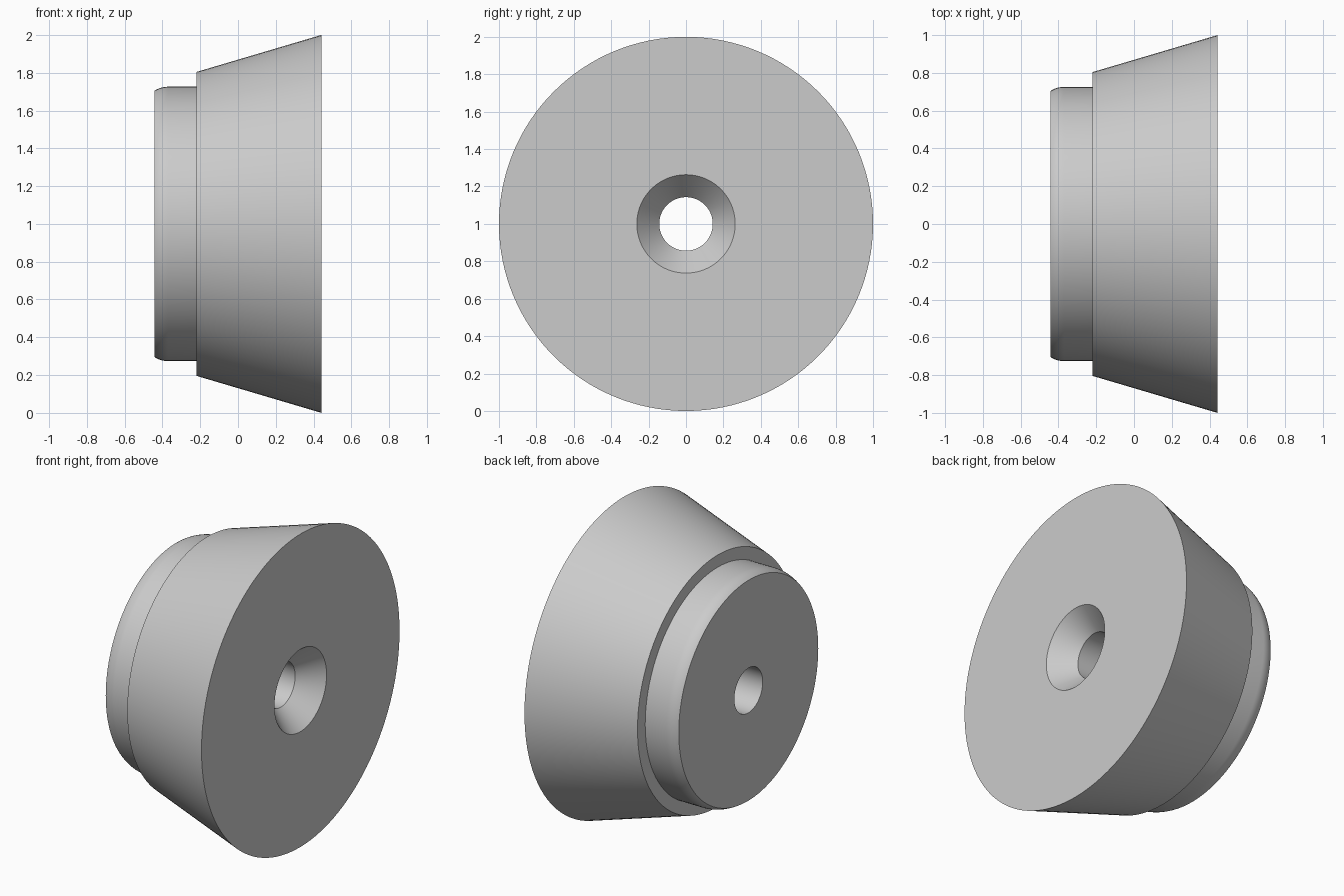
import bpy
import bmesh
from math import cos, sin, asin, pi, radians
from mathutils import Vector

cube = bpy.data.objects.get("Cube")
if cube:
    bpy.data.objects.remove(cube, do_unlink=True)

# Plain grey material
grey = bpy.data.materials.new("grey")
grey.use_nodes = True
colour = (0.6, 0.6, 0.6, 1.0)
grey.diffuse_color = colour
grey.node_tree.nodes["Principled BSDF"].inputs["Base Color"].default_value = colour

# Main sizes along the axis and outward from it
HALF, STEP = 0.442, -0.22
BORE, SINK, SINK_DEPTH = 0.143, 0.263, 0.138
BOSS, LIP_ARC, LIP_LENGTH = 0.726, 0.13, 0.072
SEGMENTS = 128

# Rounded lip at the end of the boss, tangent to its side
sweep = asin(LIP_LENGTH / LIP_ARC)
lip = [(-HALF + LIP_LENGTH - LIP_ARC * sin(sweep * i / 8),
        BOSS - LIP_ARC * (1 - cos(sweep * i / 8))) for i in range(9)]

# Closed section: countersink, wide face, cone, step, boss, bore
section = [(HALF - SINK_DEPTH, BORE), (HALF, SINK), (HALF, 1.0),
           (STEP, 0.804), (STEP, BOSS)] + lip + [(-HALF, BORE)]

# Turn the section about the x axis
bm = bmesh.new()
verts = [bm.verts.new((x, 0, r)) for x, r in section]
edges = [bm.edges.new((a, b)) for a, b in zip(verts, verts[1:] + verts[:1])]
bmesh.ops.spin(bm, geom=verts + edges, cent=(0, 0, 0), axis=(1, 0, 0),
               angle=2 * pi, steps=SEGMENTS, use_duplicate=False)
bmesh.ops.remove_doubles(bm, verts=bm.verts, dist=0.0001)
bmesh.ops.translate(bm, verts=bm.verts, vec=Vector((0, 0, 1)))
bmesh.ops.recalc_face_normals(bm, faces=bm.faces)

mesh = bpy.data.meshes.new("tapered_bumper")
bm.to_mesh(mesh)
bm.free()
mesh.materials.append(grey)

bumper = bpy.data.objects.new("tapered_bumper", mesh)
bpy.context.collection.objects.link(bumper)

# Smooth round surfaces with crisp rims
bpy.ops.object.select_all(action="DESELECT")
bumper.select_set(True)
bpy.context.view_layer.objects.active = bumper
bpy.ops.object.shade_smooth_by_angle(angle=radians(25))
